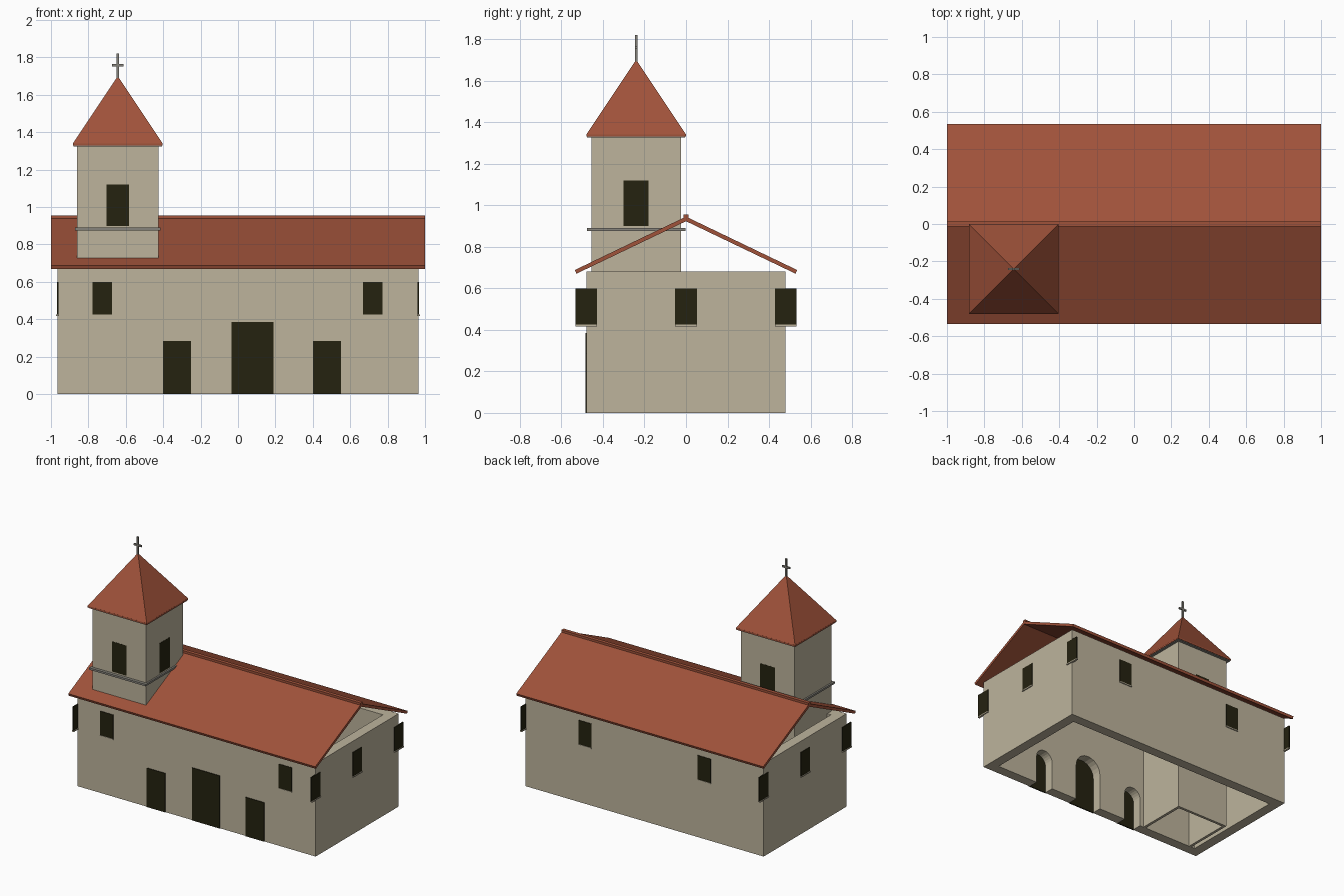
import bpy, bmesh, math
from mathutils import Matrix, Vector

if "Cube" in bpy.data.objects:
    bpy.data.objects.remove(bpy.data.objects["Cube"], do_unlink=True)


def material(name, rgb):
    m = bpy.data.materials.new(name)
    m.use_nodes = True
    m.diffuse_color = (*rgb, 1)
    bsdf = next(n for n in m.node_tree.nodes if n.type == 'BSDF_PRINCIPLED')
    bsdf.inputs["Base Color"].default_value = (*rgb, 1)
    return m


PLASTER = material("cream plaster", (0.51, 0.455, 0.335))
TILE = material("terracotta tile", (0.35, 0.085, 0.042))
DARK = material("dark opening", (0.018, 0.016, 0.005))
STONE = material("grey stone", (0.24, 0.23, 0.20))


def finish(name, bm, mat):
    bmesh.ops.recalc_face_normals(bm, faces=bm.faces)
    mesh = bpy.data.meshes.new(name)
    bm.to_mesh(mesh)
    bm.free()
    ob = bpy.data.objects.new(name, mesh)
    bpy.context.collection.objects.link(ob)
    if mat:
        mesh.materials.append(mat)
    return ob


def box(name, lo, hi, mat):
    lo, hi = Vector(lo), Vector(hi)
    bm = bmesh.new()
    place = Matrix.Translation((lo + hi) / 2) @ Matrix.Diagonal((*(hi - lo), 1))
    bmesh.ops.create_cube(bm, size=1, matrix=place)
    return finish(name, bm, mat)


def shell(name, lo, hi, thickness, mat):
    """Four walls, open above and below."""
    ob = box(name, lo, hi, mat)
    bm = bmesh.new()
    bm.from_mesh(ob.data)
    caps = [f for f in bm.faces if abs(f.normal.z) > 0.5]
    bmesh.ops.delete(bm, geom=caps, context='FACES_ONLY')
    bm.to_mesh(ob.data)
    bm.free()
    mod = ob.modifiers.new("thickness", 'SOLIDIFY')
    mod.thickness = thickness
    mod.offset = -1
    mod.use_even_offset = True
    return ob


def prism(name, profile, direction, mat):
    bm = bmesh.new()
    face = bm.faces.new([bm.verts.new(p) for p in profile])
    out = bmesh.ops.extrude_face_region(bm, geom=[face])
    moved = [g for g in out["geom"] if isinstance(g, bmesh.types.BMVert)]
    bmesh.ops.translate(bm, verts=moved, vec=direction)
    return finish(name, bm, mat)


# Main hall
HX, HY, HZ = 0.965, 0.48, 0.68
hall = shell("hall_walls", (-HX, -HY, 0), (HX, HY, HZ), 0.075, PLASTER)

# Doors: arched niches inside, flat dark panels outside
for name, cx, width, height in (("right_door", -0.325, 0.15, 0.285),
                                ("main_door", 0.078, 0.225, 0.385),
                                ("left_door", 0.475, 0.15, 0.285)):
    r = width / 2 - 0.005
    spring = height - r - 0.005
    arch = [(cx - r, -0.6, -0.1), (cx + r, -0.6, -0.1)]
    for i in range(13):
        a = math.pi * i / 12
        arch.append((cx + r * math.cos(a), -0.6, spring + r * math.sin(a)))
    cutter = prism(name + "_cutter", arch, (0, 0.3, 0), None)
    cutter.hide_render = True
    cutter.hide_viewport = True
    cut = hall.modifiers.new(name, 'BOOLEAN')
    cut.operation = 'DIFFERENCE'
    cut.solver = 'EXACT'
    cut.object = cutter
    box(name, (cx - width / 2, -HY - 0.005, 0),
        (cx + width / 2, -HY + 0.004, height), DARK)

# Hall windows with thin sills
W, Z0, Z1 = 0.0525, 0.425, 0.6
for side, y, spots in (("front", -HY, (-0.725, 0.72)), ("back", HY, (-0.485, 0.48))):
    for i, x in enumerate(spots):
        box(f"{side}_window_{i}", (x - W, y - 0.004, Z0), (x + W, y + 0.004, Z1), DARK)
        box(f"{side}_sill_{i}", (x - W, y - 0.007, Z0 - 0.008),
            (x + W, y + 0.007, Z0), PLASTER)
for side, x in (("right", -HX), ("left", HX)):
    for i, y in enumerate((-HY, 0, HY)):
        box(f"{side}_window_{i}", (x - 0.004, y - W, Z0), (x + 0.004, y + W, Z1), DARK)
        box(f"{side}_sill_{i}", (x - 0.008, y - W, Z0 - 0.008),
            (x + 0.008, y + W, Z0), PLASTER)

# Pitched roof and ridge cap
for name, s in (("front_roof", -1), ("back_roof", 1)):
    slope = [(-1, 0, 0.945), (-1, s * 0.535, 0.688),
             (-1, s * 0.528, 0.67), (-1, 0, 0.923)]
    prism(name, slope, (2, 0, 0), TILE)
box("roof_ridge", (-1, -0.013, 0.93), (1, 0.013, 0.955), TILE)

# Bell tower
TX, TY, TZ = -0.643, -0.24, 1.33
A, B = 0.217, 0.215
shell("tower_walls", (TX - A, TY - B, 0), (TX + A, TY + B, TZ), 0.02, PLASTER)
box("tower_band", (TX - A - 0.012, TY - B - 0.022, 0.876),
    (TX + A + 0.012, TY + B + 0.022, 0.89), STONE)

# Tower windows
P, V0, V1 = 0.06, 0.9, 1.12
box("tower_front_window", (TX - P, TY - B - 0.001, V0), (TX + P, TY - B + 0.004, V1), DARK)
box("tower_back_window", (TX - P, TY + B - 0.004, V0), (TX + P, TY + B + 0.001, V1), DARK)
box("tower_left_window", (TX + A - 0.004, TY - P, V0), (TX + A + 0.001, TY + P, V1), DARK)

# Tower roof: square eaves rising to a point
R = 0.24
box("tower_cornice", (TX - R + 0.004, TY - R + 0.004, TZ - 0.005),
    (TX + R - 0.004, TY + R - 0.004, TZ + 0.002), STONE)
box("tower_eaves", (TX - R, TY - R, TZ), (TX + R, TY + R, TZ + 0.011), TILE)
bm = bmesh.new()
bmesh.ops.create_cone(bm, cap_ends=True, segments=4, radius1=R * math.sqrt(2), radius2=0,
                      depth=0.36, matrix=Matrix.Translation((TX, TY, TZ + 0.19))
                      @ Matrix.Rotation(math.pi / 4, 4, 'Z'))
finish("tower_roof", bm, TILE)

# Cross
T = 0.006
box("cross_upright", (TX - T, TY - T, 1.69), (TX + T, TY + T, 1.82), STONE)
box("cross_arm", (TX - 0.031, TY - T, 1.752), (TX + 0.031, TY + T, 1.764), STONE)
